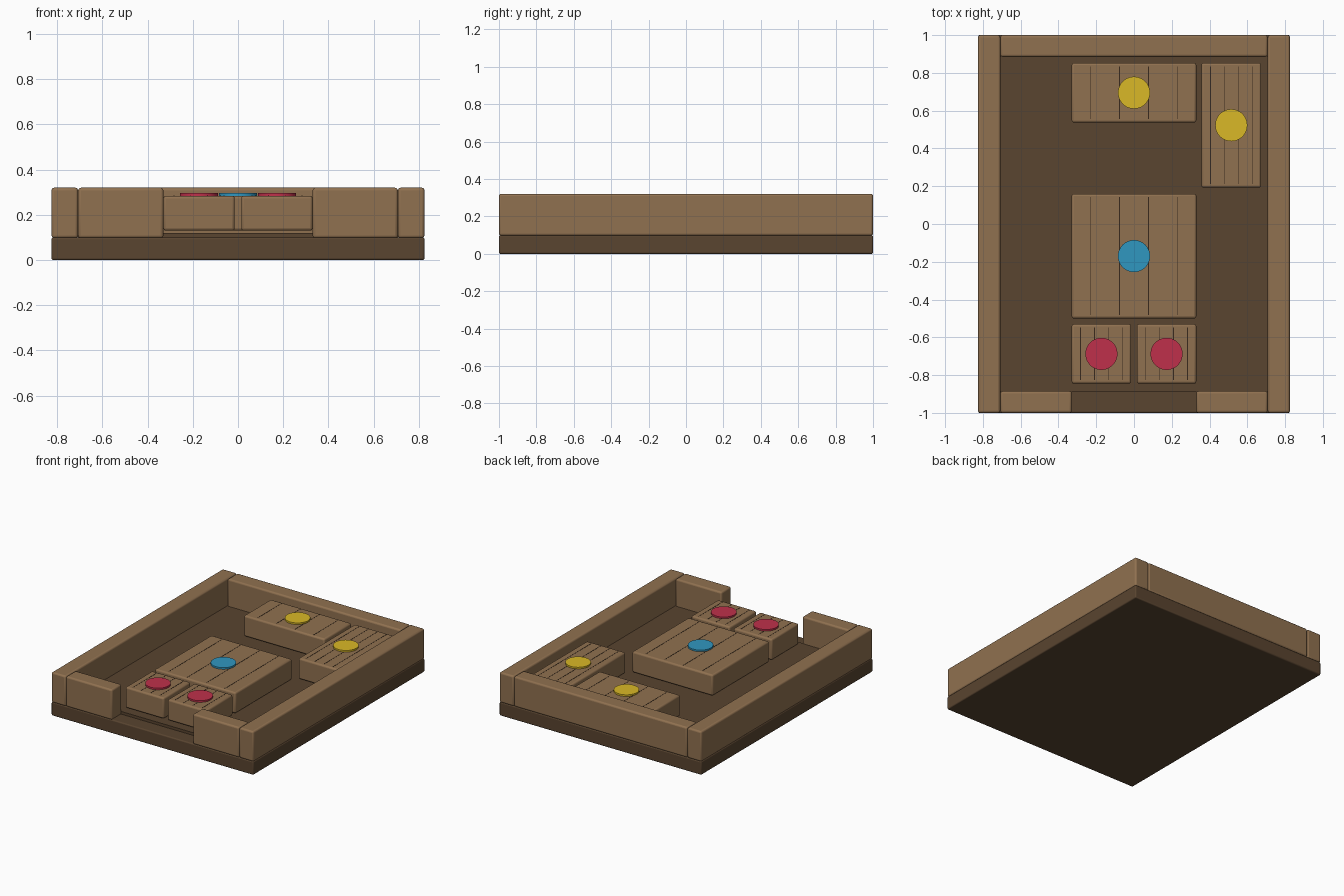
import bpy

if "Cube" in bpy.data.objects:
    bpy.data.objects.remove(bpy.data.objects["Cube"])


def material(name, rgb):
    m = bpy.data.materials.new(name)
    m.diffuse_color = (*rgb, 1)
    m.use_nodes = True
    m.node_tree.nodes["Principled BSDF"].inputs["Base Color"].default_value = m.diffuse_color
    return m


wood = material("wood", (0.28, 0.165, 0.08))
dark = material("dark_wood", (0.10, 0.058, 0.029))
groove = material("groove_brown", (0.04, 0.022, 0.012))
yellow = material("yellow", (0.70, 0.48, 0.02))
blue = material("blue", (0.03, 0.31, 0.53))
red = material("red", (0.52, 0.03, 0.07))


def box(name, x, y, z, mat, bevel=0.0):
    """Box from (min, max) ranges, with optional rounded edges."""
    bpy.ops.mesh.primitive_cube_add(
        size=1, location=(sum(x) / 2, sum(y) / 2, sum(z) / 2))
    ob = bpy.context.object
    ob.name = name
    ob.scale = (x[1] - x[0], y[1] - y[0], z[1] - z[0])
    bpy.ops.object.transform_apply(location=False, rotation=False, scale=True)
    ob.data.materials.append(mat)
    if bevel:
        b = ob.modifiers.new("round_edges", 'BEVEL')
        b.width, b.segments = bevel, 3
        bpy.ops.object.shade_smooth_by_angle()
    return ob


def sliding_block(name, x, y, dot_mat):
    """Wooden block with four grain lines and a coloured disc on top."""
    top = 0.284
    box(name, x, y, (0.13, top), wood, 0.012)
    cx, cy, w = sum(x) / 2, sum(y) / 2, x[1] - x[0]
    for i in range(4):
        gx = cx + w * 0.7 * (i / 3 - 0.5)
        box(f"{name}_grain_{i + 1}", (gx - 0.002, gx + 0.002),
            (y[0] + 0.018, y[1] - 0.018), (top - 0.003, top + 0.001), groove)
    bpy.ops.mesh.primitive_cylinder_add(
        vertices=48, radius=0.085, depth=0.014, location=(cx, cy, 0.289))
    disc = bpy.context.object
    disc.name = name + "_disc"
    disc.data.materials.append(dot_mat)
    bpy.ops.object.shade_smooth_by_angle()


# Tray base and raised floor
box("tray_base", (-0.825, 0.825), (-1, 1), (0, 0.10), dark, 0.008)
box("tray_floor", (-0.71, 0.71), (-0.89, 0.89), (0.09, 0.12), dark)

# Surrounding walls, with an exit gap at the front
WALL_Z = (0.097, 0.32)
box("back_wall", (-0.707, 0.707), (0.885, 1), WALL_Z, wood, 0.012)
for side, s in (("left", -1), ("right", 1)):
    box(side + "_wall", sorted((s * 0.708, s * 0.825)), (-1, 1), WALL_Z, wood, 0.012)
    box(side + "_front_wall", sorted((s * 0.33, s * 0.707)), (-1, -0.885),
        WALL_Z, wood, 0.012)
    box_x = sorted((s * 0.015, s * 0.33))
    sliding_block(side + "_small_block", box_x, (-0.845, -0.53), red)

# Larger sliding blocks
sliding_block("large_square_block", (-0.33, 0.33), (-0.5, 0.16), blue)
sliding_block("wide_block", (-0.33, 0.33), (0.537, 0.853), yellow)
sliding_block("tall_block", (0.357, 0.673), (0.193, 0.853), yellow)
